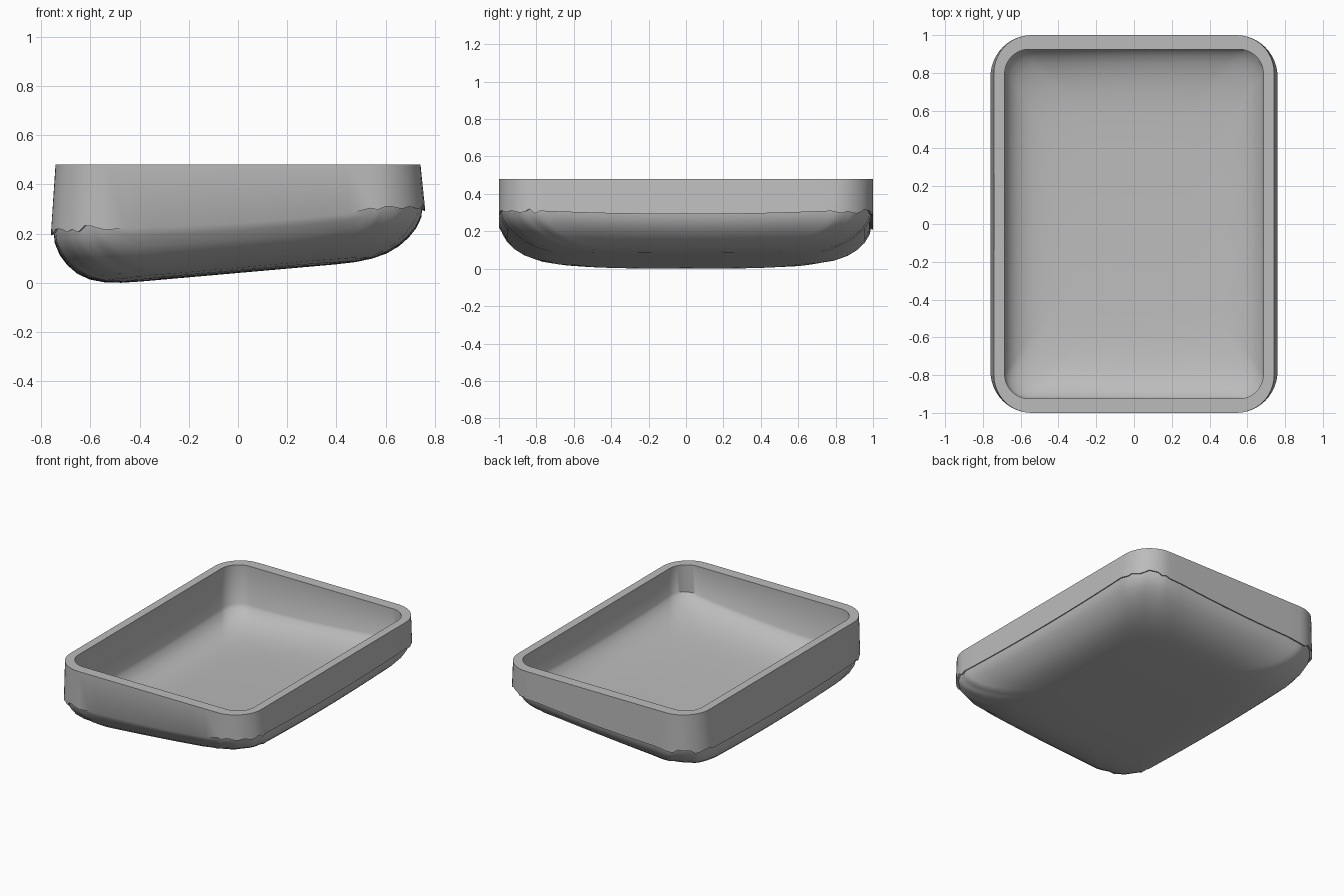
import bpy, bmesh, math, random

random.seed(4)
if "Cube" in bpy.data.objects:
    bpy.data.objects.remove(bpy.data.objects["Cube"], do_unlink=True)

CORNER, EDGE = 12, 12
HX, HY, TOP = 0.76, 1.0, 0.48


def outline(hx, hy, r):
    """Rounded rectangle, with points along the straight sides too."""
    corners = []
    for k, (sx, sy) in enumerate([(1, 1), (-1, 1), (-1, -1), (1, -1)]):
        cx, cy = sx * (hx - r), sy * (hy - r)
        arc = [math.radians(90 * (k + i / CORNER)) for i in range(CORNER + 1)]
        corners.append([(cx + r * math.cos(a), cy + r * math.sin(a)) for a in arc])
    points = []
    for k, arc in enumerate(corners):
        (ax, ay), (bx, by) = arc[-1], corners[(k + 1) % 4][0]
        points += arc
        points += [(ax + (bx - ax) * i / EDGE, ay + (by - ay) * i / EDGE) for i in range(1, EDGE)]
    return points


def seam(x, y, hx, hy):
    """Height of the line between wall and bowl: tilted, sagging mid-side."""
    u, v = min(1, abs(x) / hx), min(1, abs(y) / hy)
    return 0.28 + 0.065 * x - 0.028 * (2 - u * u - v * v)


def base(x, y):
    """Tilted, slightly domed underside."""
    return 0.05 + 0.088 * x + 0.022 * y * y


# inset from the side, and share of the drop from seam to base
PROFILE = [(0.01, 0.16), (0.03, 0.38), (0.06, 0.57), (0.1, 0.74),
           (0.15, 0.87), (0.21, 0.95), (0.28, 0.99), (0.36, 1)]


def bowl_rings(hx, hy, r, start, lift, stretch):
    """Rings of the bowl going down and in from a starting ring."""
    rings = []
    for inset, drop in PROFILE:
        shape = outline(hx - inset, hy - inset * stretch, r + 0.25 * inset)
        rings.append([(x, y, s[2] + (base(x, y) + lift - s[2]) * drop)
                      for (x, y), s in zip(shape, start)])
    last = rings[-1]
    for f in (0.7, 0.4, 0.15):
        rings.append([(x * f, y * f, base(x * f, y * f) + lift) for x, y, _ in last])
    return rings


# outer seam, torn a little around the corners
outer = []
for x, y in outline(HX, HY, 0.22):
    z = seam(x, y, HX, HY)
    if abs(x) > 0.5 and abs(y) > 0.78:
        z += random.uniform(-0.015, 0.015)
    outer.append((x, y, z))

# narrow ledge under the wall, blending out along the front
ledge = []
for x, y, z in outer:
    if y < -0.99 and abs(x) < 0.46:
        ledge.append((x, y, z))
    else:
        ledge.append((x * 0.985, y * 0.988, z + 0.004))

# inner seam, and the two edges of the rim
inner = [(x, y, seam(x, y, 0.685, 0.925) - 0.015) for x, y in outline(0.685, 0.925, 0.13)]
rim_in = [(x, y, TOP) for x, y in outline(0.685, 0.925, 0.13)]
rim_out = [(x, y, TOP) for x, y in outline(0.742, HY, 0.2)]

floor_rings = bowl_rings(0.685, 0.925, 0.13, inner, 0.065, 1.2)
under_rings = bowl_rings(HX - 0.005, HY - 0.005, 0.22, ledge, 0, 1.3)
rings = floor_rings[::-1] + [inner, rim_in, rim_out, outer, ledge] + under_rings

# skin the rings into one closed shell
bm = bmesh.new()
loops = [[bm.verts.new(p) for p in ring] for ring in rings]
for a, b in zip(loops, loops[1:]):
    for i in range(len(a)):
        j = (i + 1) % len(a)
        bm.faces.new((a[i], b[i], b[j], a[j]))
bm.faces.new(loops[0])
bm.faces.new(loops[-1][::-1])
bmesh.ops.remove_doubles(bm, verts=bm.verts, dist=0.0001)
bmesh.ops.recalc_face_normals(bm, faces=bm.faces)
lowest = min(v.co.z for v in bm.verts)
for v in bm.verts:
    if v.co.z < 0.35:
        v.co.z -= lowest
mesh = bpy.data.meshes.new("tray_shell")
bm.to_mesh(mesh)
bm.free()
tray = bpy.data.objects.new("tray_shell", mesh)
bpy.context.collection.objects.link(tray)

grey = bpy.data.materials.new("plain_grey")
grey.use_nodes = True
colour = (0.5, 0.5, 0.5, 1)
grey.diffuse_color = colour
grey.node_tree.nodes["Principled BSDF"].inputs["Base Color"].default_value = colour
mesh.materials.append(grey)

bpy.context.view_layer.objects.active = tray
tray.select_set(True)
bpy.ops.object.shade_smooth_by_angle(angle=math.radians(40))
